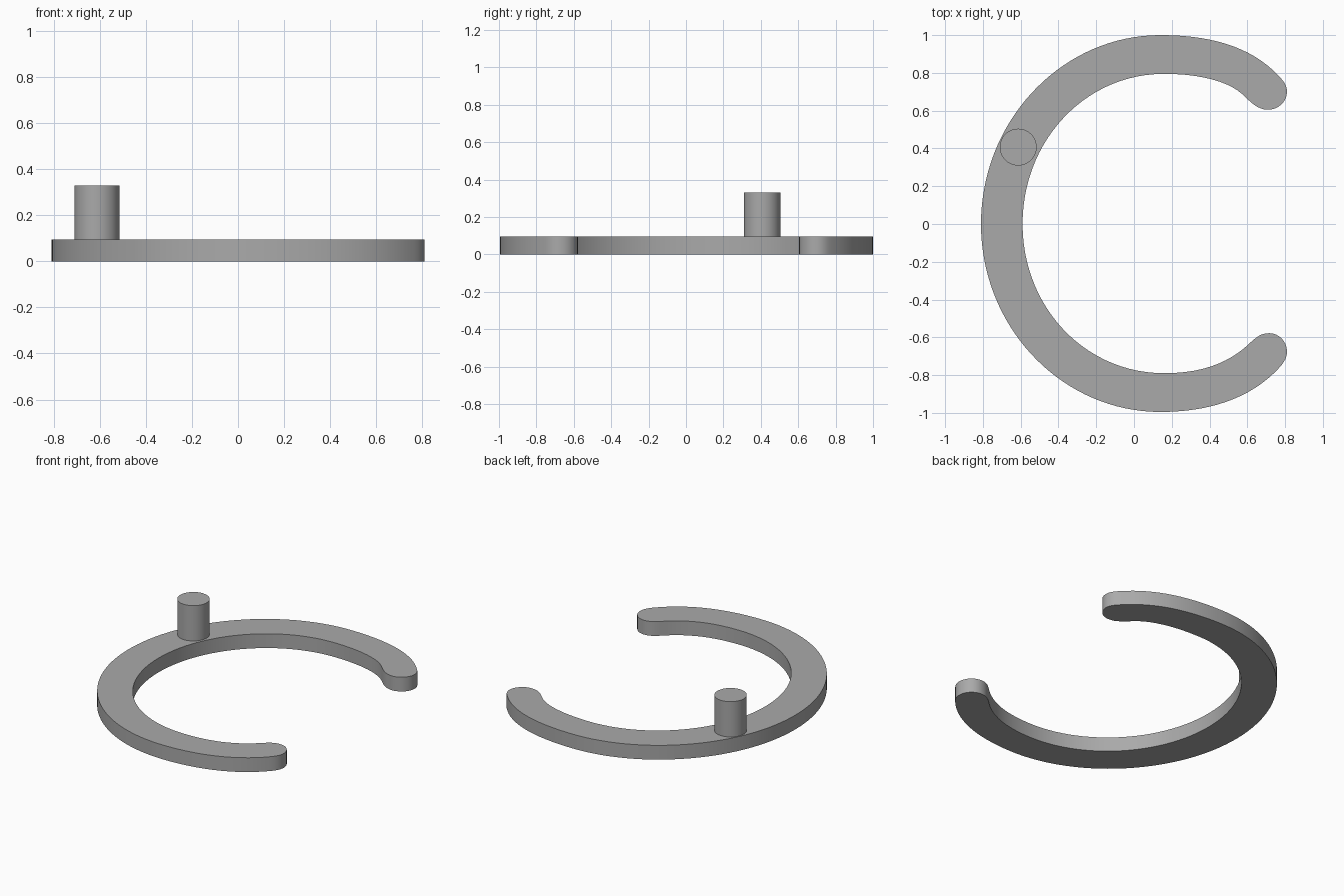
import bpy, bmesh, math
from mathutils import Vector
from mathutils.geometry import interpolate_bezier

cube = bpy.data.objects.get("Cube")
if cube:
    bpy.data.objects.remove(cube)

THICK = 0.095
PIN_TOP = 0.33

grey = bpy.data.materials.new("plain_grey")
grey.use_nodes = True
colour = (0.4, 0.4, 0.4, 1)
grey.diffuse_color = colour
grey.node_tree.nodes["Principled BSDF"].inputs["Base Color"].default_value = colour


def finish(obj):
    obj.data.materials.append(grey)
    bpy.ops.object.select_all(action="DESELECT")
    obj.select_set(True)
    bpy.context.view_layer.objects.active = obj
    bpy.ops.object.shade_smooth_by_angle(angle=math.radians(35))


# Closed outline of the ring: x, y, travel angle, handle length in, handle length out
knots = [
    (-0.81, 0.0, 90, 0.55, 0.55),       # outer left
    (0.14, 1.0, 0, 0.52, 0.28),         # outer back
    (0.765, 0.785, -47, 0.2, 0.03),     # back tip
    (0.81, 0.70, -90, 0.04, 0.053),
    (0.71, 0.605, 180, 0.053, 0.06),
    (0.57, 0.69, 138, 0.06, 0.09),      # back tip hollow
    (0.16, 0.795, 180, 0.2, 0.42),      # inner back
    (-0.59, 0.0, 270, 0.44, 0.44),      # inner left
    (0.16, -0.79, 0, 0.42, 0.2),        # inner front
    (0.58, -0.66, 39, 0.12, 0.06),      # front tip hollow
    (0.715, -0.578, 0, 0.06, 0.053),
    (0.81, -0.675, -90, 0.053, 0.04),   # front tip
    (0.765, -0.765, -133, 0.03, 0.2),
    (0.14, -0.995, 180, 0.28, 0.52),    # outer front
]
outline = []
for i, (x, y, ang, _, out) in enumerate(knots):
    x2, y2, ang2, h_in, _ = knots[(i + 1) % len(knots)]
    a, b = Vector((x, y)), Vector((x2, y2))
    da = Vector((math.cos(math.radians(ang)), math.sin(math.radians(ang))))
    db = Vector((math.cos(math.radians(ang2)), math.sin(math.radians(ang2))))
    steps = max(8, int((b - a).length * 24))
    outline += interpolate_bezier(a, a + da * out, b - db * h_in, b, steps + 1)[:-1]

# Flat open ring
bm = bmesh.new()
face = bm.faces.new([bm.verts.new((p.x, p.y, 0)) for p in outline])
ext = bmesh.ops.extrude_face_region(bm, geom=[face], use_keep_orig=True)
top = [v for v in ext["geom"] if isinstance(v, bmesh.types.BMVert)]
bmesh.ops.translate(bm, verts=top, vec=(0, 0, THICK))
bmesh.ops.triangulate(bm, faces=[f for f in bm.faces if len(f.verts) > 4])
bmesh.ops.recalc_face_normals(bm, faces=bm.faces)
mesh = bpy.data.meshes.new("open_ring")
bm.to_mesh(mesh)
bm.free()
ring = bpy.data.objects.new("open_ring", mesh)
bpy.context.collection.objects.link(ring)
finish(ring)

# Upright pin standing on the ring
bpy.ops.mesh.primitive_cylinder_add(
    vertices=64, radius=0.0975, depth=PIN_TOP - THICK,
    location=(-0.613, 0.407, (PIN_TOP + THICK) / 2))
pin = bpy.context.object
pin.name = "pin"
finish(pin)
